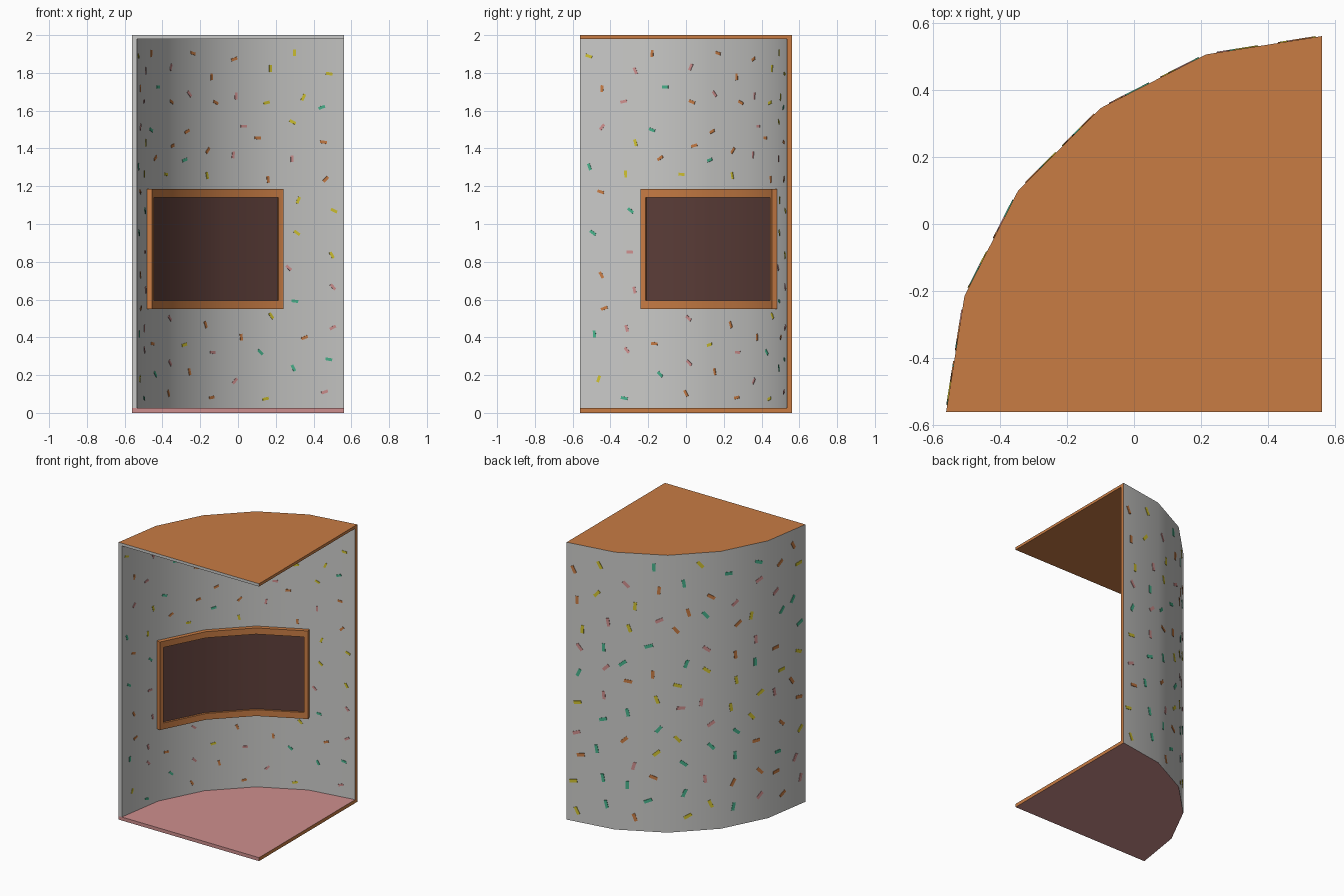
import bpy, bmesh, math, random
from mathutils import Vector, Matrix

if "Cube" in bpy.data.objects:
    bpy.data.objects.remove(bpy.data.objects["Cube"])

random.seed(7)
CX, CY, R, T = 0.56, -0.56, 1.12, 0.025   # corner of the quarter round, radius, thickness
STEP = 18                                 # degrees per wall facet


def mat(name, r, g, b):
    def lin(c):
        c /= 255
        return c / 12.92 if c < 0.04045 else ((c + 0.055) / 1.055) ** 2.4
    m = bpy.data.materials.new(name)
    m.diffuse_color = (lin(r), lin(g), lin(b), 1)
    m.use_nodes = True
    m.node_tree.nodes["Principled BSDF"].inputs["Base Color"].default_value = m.diffuse_color
    return m


GREY = mat("pale grey", 202, 202, 200)
ORANGE = mat("caramel orange", 200, 124, 68)
PINK = mat("pink", 206, 143, 142)
BROWN = mat("dark brown", 94, 63, 58)
TEAL = mat("teal", 72, 178, 140)
YELLOW = mat("yellow", 208, 194, 48)


def arc_point(deg, r, z=0):
    """Point on the faceted arc of corner radius r."""
    k = r * math.cos(math.radians(STEP / 2)) / math.cos(math.radians(deg % STEP - STEP / 2))
    a = math.radians(deg)
    return Vector((CX + k * math.cos(a), CY + k * math.sin(a), z))


def arc_angles(a0, a1):
    return [a0] + [a for a in range(90, 181, STEP) if a0 < a < a1] + [a1]


def finish(name, bm, mats, rule=None, smooth=True):
    bmesh.ops.recalc_face_normals(bm, faces=bm.faces)
    if rule:
        for f in bm.faces:
            f.material_index = rule(f.normal)
    me = bpy.data.meshes.new(name)
    bm.to_mesh(me)
    bm.free()
    for m in mats:
        me.materials.append(m)
    ob = bpy.data.objects.new(name, me)
    bpy.context.collection.objects.link(ob)
    if smooth:
        bpy.ops.object.select_all(action='DESELECT')
        bpy.context.view_layer.objects.active = ob
        ob.select_set(True)
        bpy.ops.object.shade_smooth_by_angle(angle=math.radians(30))
    return ob


def arc_strip(bm, a0, a1, r0, r1, z0, z1):
    """Closed solid following the faceted arc."""
    rings = [[bm.verts.new(arc_point(a, r, z)) for r, z in
              ((r0, z0), (r1, z0), (r1, z1), (r0, z1))] for a in arc_angles(a0, a1)]
    for p, q in zip(rings, rings[1:]):
        for i in range(4):
            j = (i + 1) % 4
            bm.faces.new((p[i], p[j], q[j], q[i]))
    bm.faces.new(rings[0])
    bm.faces.new(rings[-1])


def sector(name, z0, z1, mats, rule):
    """Quarter-round slab."""
    bm = bmesh.new()
    pts = [Vector((CX, CY, z0))] + [arc_point(a, R, z0) for a in arc_angles(90, 180)]
    f = bm.faces.new([bm.verts.new(p) for p in pts])
    ext = bmesh.ops.extrude_face_region(bm, geom=[f], use_keep_orig=True)
    for v in ext["geom"]:
        if isinstance(v, bmesh.types.BMVert):
            v.co.z = z1
    finish(name, bm, mats, rule)


# Roof: orange, with grey front edge and curved rim
sector("roof", 2 - 0.02, 2, [GREY, ORANGE],
       lambda n: 1 if abs(n.z) > 0.5 or n.x > 0.9 else 0)
# Floor: pink, with orange right edge and grey curved rim
sector("floor", 0, T, [GREY, ORANGE, PINK],
       lambda n: 2 if abs(n.z) > 0.5 or n.y < -0.9 else 1 if n.x > 0.9 else 0)

# Curved wall with an orange right end
bm = bmesh.new()
arc_strip(bm, 90, 180, R - T, R, T, 2 - 0.02)
wall = finish("curved_wall", bm, [GREY, ORANGE], lambda n: 1 if n.x > 0.995 else 0)

# Frame on the inner wall, four strips
A0, A1, Z0, Z1, RI = 107.5, 162.5, 0.55, 1.185, R - T
bm = bmesh.new()
for a0, a1, z0, z1 in ((A0, A1, Z0, Z0 + 0.045), (A0, A1, Z1 - 0.045, Z1),
                       (A0, A0 + 1.5, Z0 + 0.045, Z1 - 0.045),
                       (A1 - 1.5, A1, Z0 + 0.045, Z1 - 0.045)):
    arc_strip(bm, a0, a1, RI - 0.03, RI, z0, z1)
finish("panel_frame", bm, [ORANGE])

# Dark panel inside the frame
bm = bmesh.new()
arc_strip(bm, A0 + 1.5, A1 - 1.5, RI - 0.015, RI, Z0 + 0.045, Z1 - 0.045)
finish("dark_panel", bm, [BROWN])


# Sprinkles: thin plates on a jittered grid over each facet
def sprinkles(name, r, length, width, inside):
    bm = bmesh.new()
    rows, cols = 10, 2
    for seg in range(5):
        p = arc_point(90 + seg * STEP, r)
        q = arc_point(90 + (seg + 1) * STEP, r)
        along = (q - p).normalized()
        normal = along.cross(Vector((0, 0, 1)))
        for i in range(rows):
            for c in range(cols):
                t = 0.26 + 0.48 * c + random.uniform(-0.13, 0.13)
                z = 0.06 + 1.88 * (i + 0.25 + 0.5 * c + random.uniform(-0.2, 0.2)) / rows
                if inside and 0 < seg < 4 and Z0 - 0.03 < z < Z1 + 0.03:
                    continue
                spot = p.lerp(q, t) + Vector((0, 0, min(max(z, 0.06), 1.94)))
                basis = Matrix((along, Vector((0, 0, 1)), normal)).transposed().to_4x4()
                m = (Matrix.Translation(spot) @ basis
                     @ Matrix.Rotation(random.uniform(0, math.pi), 4, 'Z')
                     @ Matrix.Diagonal((length, width, 0.006, 1)))
                k = random.randrange(4)
                for v in bmesh.ops.create_cube(bm, size=1, matrix=m)["verts"]:
                    for f in v.link_faces:
                        f.material_index = k
    finish(name, bm, [YELLOW, TEAL, PINK, ORANGE], smooth=False)


sprinkles("outer_sprinkles", R, 0.056, 0.022, False)
sprinkles("inner_sprinkles", R - T, 0.036, 0.015, True)
